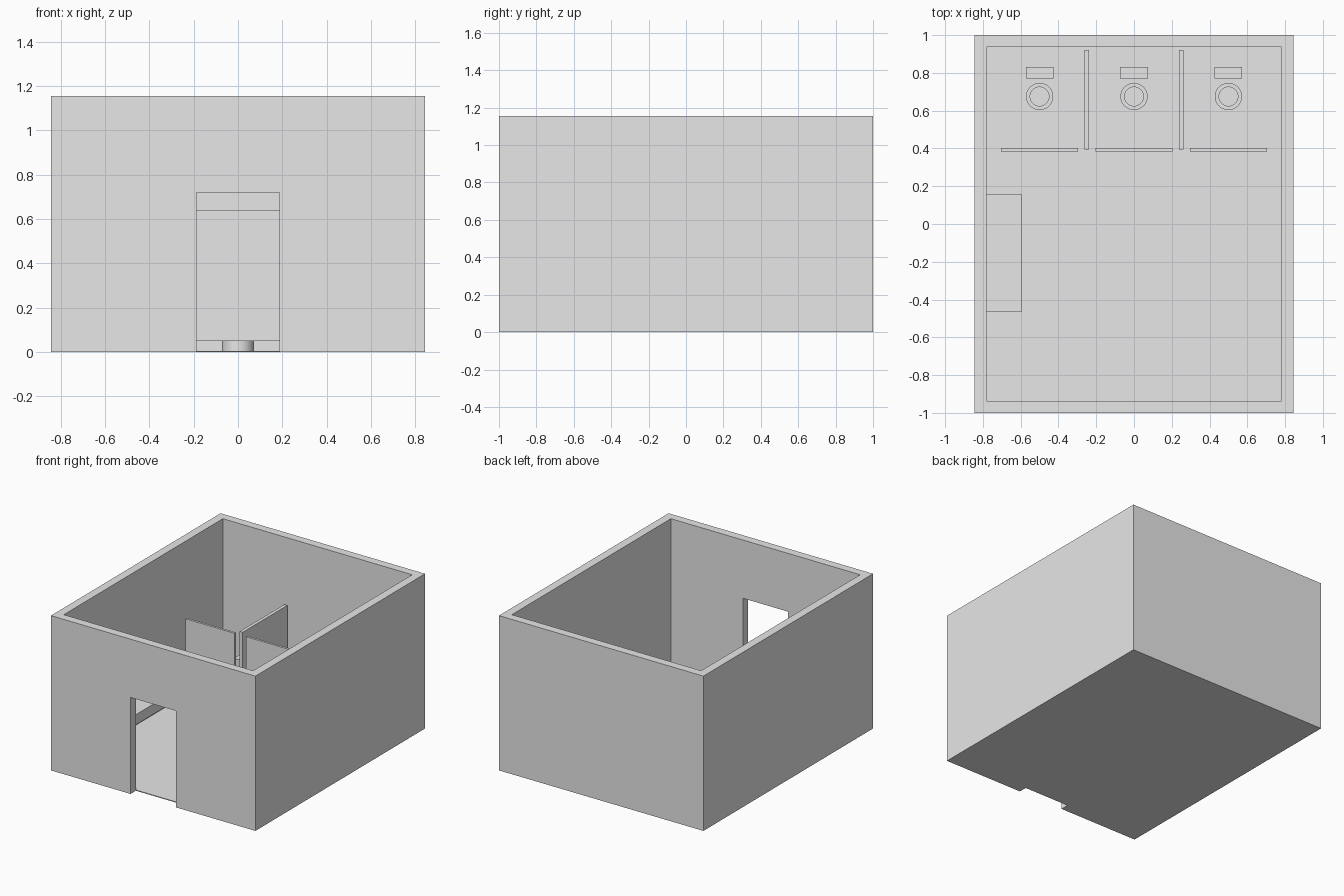
import bpy
import bmesh

cube = bpy.data.objects.get("Cube")
if cube:
    bpy.data.objects.remove(cube, do_unlink=True)

# One plain grey for the whole room
grey = bpy.data.materials.new("plain grey")
grey.use_nodes = True
grey.diffuse_color = (0.8, 0.8, 0.8, 1)
grey.node_tree.nodes["Principled BSDF"].inputs["Base Color"].default_value = (0.8, 0.8, 0.8, 1)


def finish(name, bm):
    bmesh.ops.recalc_face_normals(bm, faces=bm.faces)
    mesh = bpy.data.meshes.new(name)
    bm.to_mesh(mesh)
    bm.free()
    mesh.materials.append(grey)
    obj = bpy.data.objects.new(name, mesh)
    bpy.context.collection.objects.link(obj)
    return obj


def box(name, x, y, z):
    """Box from (low, high) ranges on each axis."""
    bm = bmesh.new()
    bmesh.ops.create_cube(bm, size=1)
    for v in bm.verts:
        v.co = [sum(r) / 2 + c * (r[1] - r[0]) for r, c in zip((x, y, z), v.co)]
    return finish(name, bm)


def extruded(name, outline, vector):
    """Closed outline pushed along a vector."""
    bm = bmesh.new()
    face = bm.faces.new([bm.verts.new(p) for p in outline])
    out = bmesh.ops.extrude_face_region(bm, geom=[face])
    moved = [g for g in out["geom"] if isinstance(g, bmesh.types.BMVert)]
    bmesh.ops.translate(bm, verts=moved, vec=vector)
    return finish(name, bm)


def bowl(name, x, y, radius, inner, top, depth):
    """Round pedestal with a recessed basin."""
    bm = bmesh.new()
    bmesh.ops.create_cone(bm, cap_ends=True, segments=32, radius1=radius,
                          radius2=radius, depth=top)
    bmesh.ops.translate(bm, verts=bm.verts, vec=(x, y, top / 2))
    cap = max(bm.faces, key=lambda f: f.calc_center_median().z)
    bmesh.ops.inset_region(bm, faces=[cap], thickness=radius - inner)
    out = bmesh.ops.extrude_face_region(bm, geom=[cap])
    moved = [g for g in out["geom"] if isinstance(g, bmesh.types.BMVert)]
    bmesh.ops.translate(bm, verts=moved, vec=(0, 0, -depth))
    if cap.is_valid:
        bm.faces.remove(cap)
    obj = finish(name, bm)
    bpy.ops.object.select_all(action="DESELECT")
    obj.select_set(True)
    bpy.context.view_layer.objects.active = obj
    bpy.ops.object.shade_smooth_by_angle()


# Room shell: half sizes, wall thickness and height
W, D, T, H = 0.844, 1.0, 0.0625, 1.155
IX, IY = W - T, D - T
DOOR_X, DOOR_Z = 0.1875, 0.72

# Outer walls, built as one ring with the doorway cut out
walls = extruded("walls", [(-W, -D, 0), (W, -D, 0), (W, D, 0), (-W, D, 0)], (0, 0, H))
cutters = [
    box("room_cutter", (-IX, IX), (-IY, IY), (-1, H + 1)),
    box("doorway_cutter", (-DOOR_X, DOOR_X), (-D - 0.1, -IY + 0.1), (-1, DOOR_Z)),
]
for cutter in cutters:
    mod = walls.modifiers.new(cutter.name, "BOOLEAN")
    mod.object = cutter
    mod.operation = "DIFFERENCE"
    mod.solver = "EXACT"
bpy.context.view_layer.update()
cut_mesh = bpy.data.meshes.new_from_object(
    walls.evaluated_get(bpy.context.evaluated_depsgraph_get()))
walls.modifiers.clear()
walls.data = cut_mesh
for cutter in cutters:
    bpy.data.objects.remove(cutter, do_unlink=True)

# Floor and wall-mounted counter
box("floor", (-IX, IX), (-IY, IY), (0, 0.006))
box("sink_counter", (-IX, -0.595), (-0.465, 0.16), (0.16, 0.236))

# Stall partitions
for side, x in (("right", -0.25), ("left", 0.25)):
    box(side + "_partition", (x - 0.0125, x + 0.0125), (0.395, 0.92), (0.006, 0.66))

# Stall doors and toilets
for side, x in (("right", -0.5), ("middle", 0), ("left", 0.5)):
    box(side + "_stall_door", (x - 0.203, x + 0.203), (0.385, 0.402), (0.05, 0.64))
    bowl(side + "_toilet_bowl", x, 0.675, 0.072, 0.05, 0.125, 0.06)
    box(side + "_toilet_tank", (x - 0.073, x + 0.073), (0.77, 0.832), (0.11, 0.234))
